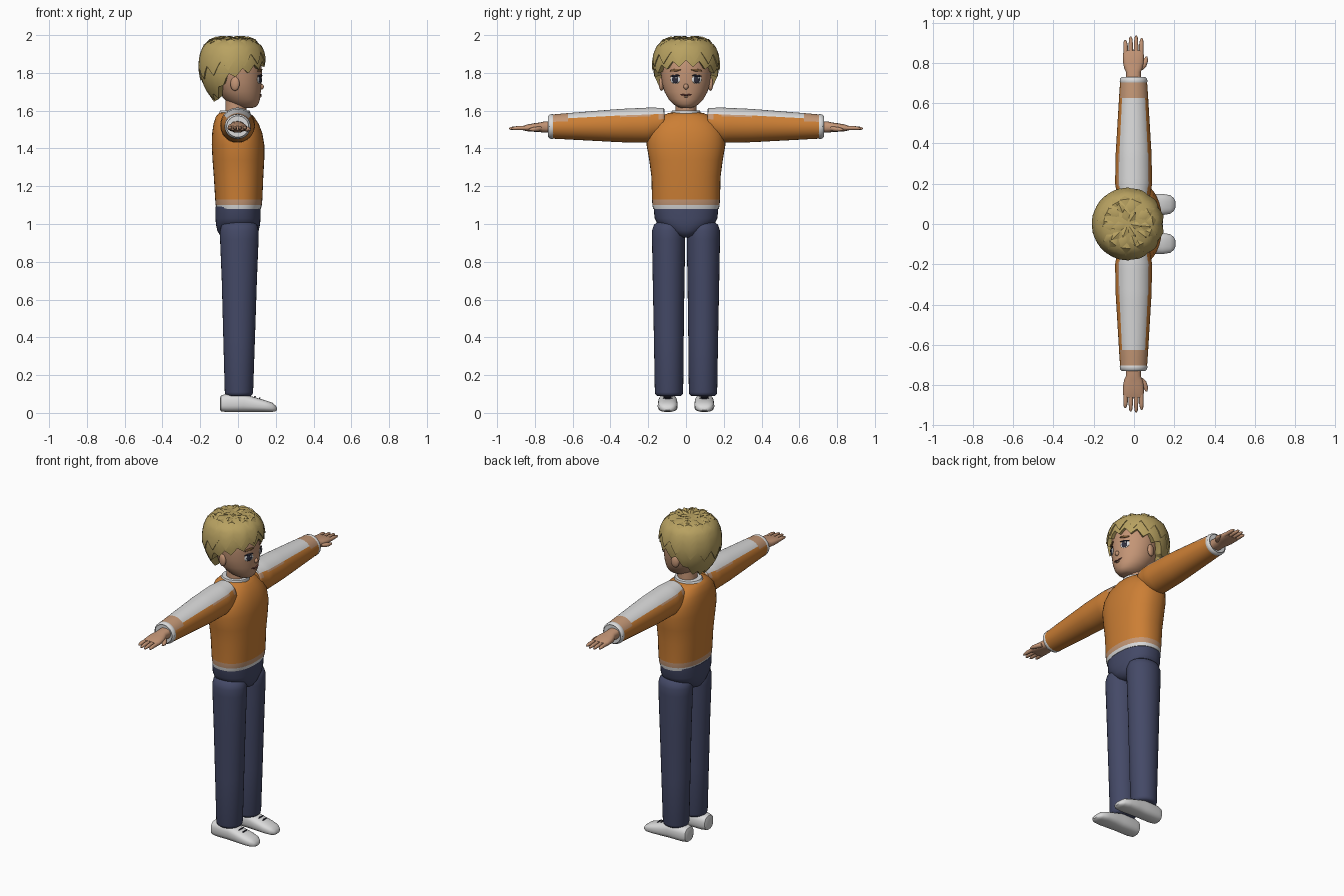
import bpy, bmesh, math, random
from mathutils import Matrix, Vector

if "Cube" in bpy.data.objects:
    bpy.data.objects.remove(bpy.data.objects["Cube"])

random.seed(4)


def mat(name, r, g, b):
    m = bpy.data.materials.new(name)
    m.diffuse_color = (r, g, b, 1)
    m.use_nodes = True
    m.node_tree.nodes["Principled BSDF"].inputs["Base Color"].default_value = m.diffuse_color
    return m


ORANGE = mat("orange knit", 0.60, 0.21, 0.035)
WHITE = mat("white", 0.70, 0.70, 0.70)
TAN = mat("tan trim", 0.55, 0.31, 0.18)
NAVY = mat("navy denim", 0.058, 0.067, 0.135)
SKIN = mat("skin", 0.55, 0.30, 0.18)
BLOND = mat("blond hair", 0.48, 0.36, 0.12)
BROWN = mat("brow brown", 0.20, 0.10, 0.035)
DARK = mat("dark eye", 0.03, 0.03, 0.05)
LIP = mat("lip", 0.16, 0.05, 0.04)


def interp(keys, t):
    """Piecewise linear lookup of every column after the first."""
    if t <= keys[0][0]:
        return keys[0][1:]
    for a, b in zip(keys, keys[1:]):
        if t <= b[0]:
            f = (t - a[0]) / (b[0] - a[0])
            return tuple(p + (q - p) * f for p, q in zip(a[1:], b[1:]))
    return keys[-1][1:]


def finish(name, bm, mats, rule=None):
    bmesh.ops.recalc_face_normals(bm, faces=bm.faces)
    if rule:
        for f in bm.faces:
            f.material_index = rule(f.calc_center_median())
    me = bpy.data.meshes.new(name)
    bm.to_mesh(me)
    bm.free()
    for m in mats:
        me.materials.append(m)
    ob = bpy.data.objects.new(name, me)
    bpy.context.collection.objects.link(ob)
    return ob


def skin_rings(bm, rings):
    """Bridge closed rings of points and cap both ends."""
    vs = [[bm.verts.new(p) for p in ring] for ring in rings]
    n = len(vs[0])
    for a, b in zip(vs, vs[1:]):
        for i in range(n):
            j = (i + 1) % n
            bm.faces.new((a[i], a[j], b[j], b[i]))
    bm.faces.new(vs[0])
    bm.faces.new(vs[-1])


def loft(name, axis, keys, mats, n=32, p=2.0, rule=None, sub=1):
    """Keys: position, centre u, centre v, radius u, radius v along an axis."""
    ts = []
    for a, b in zip(keys, keys[1:]):
        ts += [a[0] + (b[0] - a[0]) * i / sub for i in range(sub)]
    ts.append(keys[-1][0])
    rings = []
    for t in ts:
        cu, cv, ru, rv = interp(keys, t)
        ring = []
        for i in range(n):
            a = 2 * math.pi * i / n
            c, s = math.cos(a), math.sin(a)
            u = cu + ru * math.copysign(abs(c) ** (2 / p), c)
            v = cv + rv * math.copysign(abs(s) ** (2 / p), s)
            ring.append({"x": (t, u, v), "y": (u, t, v), "z": (u, v, t)}[axis])
        rings.append(ring)
    bm = bmesh.new()
    skin_rings(bm, rings)
    return finish(name, bm, mats, rule)


def flip_y(ob, side):
    if side < 0:
        ob.data.transform(Matrix.Scale(-1, 4, (0, 1, 0)))
        ob.data.flip_normals()


def blob(name, loc, size, m, yaw=0.0, roll=0.0):
    bm = bmesh.new()
    bmesh.ops.create_uvsphere(bm, u_segments=20, v_segments=12, radius=1)
    bm.transform(Matrix.Translation(loc) @ Matrix.Rotation(yaw, 4, "Z")
                 @ Matrix.Rotation(roll, 4, "X") @ Matrix.Diagonal((*size, 1)))
    return finish(name, bm, [m])


# Sweater body with striped hem
loft("sweater_body", "z", [
    (1.08, .003, 0, .118, .174), (1.10, .004, 0, .122, .178), (1.13, .004, 0, .125, .18),
    (1.25, .003, 0, .131, .183), (1.34, .002, 0, .137, .195), (1.42, 0, 0, .139, .209),
    (1.48, -.004, 0, .133, .203), (1.53, -.01, 0, .12, .18), (1.57, -.017, 0, .10, .135),
    (1.588, -.02, 0, .08, .09), (1.592, -.02, 0, .06, .06)],
    [ORANGE, WHITE, TAN], n=40, p=2.3,
    rule=lambda c: 1 if c.z < 1.10 else 2 if c.z < 1.13 else 0)

# Collar and neck
loft("collar", "z", [(1.572, -.018, 0, .078, .078), (1.585, -.018, 0, .084, .08),
                     (1.60, -.016, 0, .078, .074), (1.602, -.016, 0, .06, .06)], [WHITE])
loft("neck", "z", [(1.56, -.012, 0, .056, .057), (1.70, -.01, 0, .056, .054)], [SKIN])

# Hips
loft("hips", "z", [(.928, 0, 0, .06, .025), (.94, 0, 0, .095, .06), (.965, 0, 0, .11, .10),
                   (1.0, 0, 0, .117, .15), (1.03, 0, 0, .119, .166), (1.092, 0, 0, .119, .172)],
     [NAVY], n=40, p=2.3)

SLEEVE = [(.115, 0, 1.540, .07, .068), (.12, -.002, 1.535, .078, .08),
          (.20, -.002, 1.523, .092, .093), (.35, -.002, 1.521, .089, .088),
          (.50, -.002, 1.519, .08, .078), (.65, -.002, 1.517, .071, .068),
          (.705, -.002, 1.516, .067, .064)]


def sleeve_colour(c):
    y = abs(c.y)
    cu, cv, ru, rv = interp(SLEEVE, y)
    s = abs(c.x - cu) / ru
    if c.z < cv + .01:
        return 0
    if y < .63 and s < .76:
        return 1
    if (y < .15 and s < .95) or (.19 < y < .36 and s < .86) or (y >= .63 and s < .9):
        return 2
    return 0


for side, tag in ((1, "left"), (-1, "right")):
    # Sleeve, cuff and hand
    parts = [loft(tag + "_sleeve", "y", SLEEVE, [ORANGE, WHITE, TAN], n=48,
                  rule=sleeve_colour, sub=6)]
    parts.append(loft(tag + "_cuff", "y", [
        (.70, -.002, 1.516, .066, .063), (.708, -.002, 1.516, .069, .066),
        (.722, -.002, 1.516, .067, .064), (.73, -.002, 1.516, .058, .056),
        (.73, -.002, 1.516, .045, .043), (.712, -.002, 1.516, .04, .038)], [WHITE]))
    parts.append(loft(tag + "_palm", "y", [
        (.70, -.003, 1.514, .037, .031), (.755, -.003, 1.513, .037, .029),
        (.775, -.003, 1.512, .046, .025), (.80, -.003, 1.511, .051, .023),
        (.84, -.003, 1.509, .052, .018), (.862, -.003, 1.508, .048, .012)],
        [SKIN], n=24, p=2.5))
    for i, tip in enumerate((.915, .932, .936, .925)):
        x = -.041 + .0255 * i
        parts.append(loft(tag + "_finger", "y", [
            (.84, x, 1.508, .012, .012), (.89, x * 1.03, 1.508, .011, .011),
            (tip - .01, x * 1.06, 1.506, .008, .008), (tip, x * 1.06, 1.505, .003, .003)],
            [SKIN], n=12))
    parts.append(loft(tag + "_thumb", "y", [
        (.765, .03, 1.505, .014, .012), (.785, .045, 1.503, .017, .013),
        (.81, .057, 1.501, .013, .011), (.832, .062, 1.50, .005, .005)], [SKIN], n=12))

    # Trouser leg
    parts.append(loft(tag + "_leg", "z", [
        (.09, .005, .09, .062, .062), (.098, .005, .09, .072, .072), (.11, .005, .09, .075, .075),
        (.40, .006, .091, .084, .079), (.70, .007, .092, .093, .084), (.92, .007, .092, .102, .088),
        (.965, .007, .092, .102, .088), (.995, .007, .092, .094, .078),
        (1.01, .007, .092, .075, .06), (1.017, .007, .092, .04, .035)], [NAVY]))

    # Shoe, built from heel to toe
    shoe = [(-.096, .02, .075, .03), (-.09, .008, .093, .042), (-.06, .005, .10, .05),
            (.03, .005, .10, .05), (.08, .005, .085, .052), (.14, .005, .068, .053),
            (.18, .005, .055, .046), (.198, .008, .04, .032), (.206, .014, .028, .016)]
    parts.append(loft(tag + "_shoe", "x", [
        (x, .097, (lo + hi) / 2, w, (hi - lo) / 2) for x, lo, hi, w in shoe],
        [WHITE], n=28, p=2.6))
    for x in (.09, .115):
        parts.append(blob(tag + "_lace", (x, .097, .0855 - (x - .09) * .3),
                          (.004, .025, .004), DARK))
    for ob in parts:
        flip_y(ob, side)

# Head
HEAD = [(1.614, .045, 0, .03, .025), (1.62, .042, 0, .053, .045), (1.635, .034, 0, .074, .068),
        (1.66, .022, 0, .094, .092), (1.70, .008, 0, .113, .114), (1.75, 0, 0, .125, .127),
        (1.80, -.008, 0, .135, .133), (1.86, -.015, 0, .138, .136),
        (1.92, -.02, 0, .12, .12), (1.955, -.02, 0, .08, .08)]
loft("head", "z", HEAD, [SKIN], n=48)


def on_face(name, y, z, w, h, m, lift=.002, depth=.005, roll=0.0):
    """Thin oval plate lying on the front of the head."""
    cx, cy, rx, ry = interp(HEAD, z)
    x = cx + rx * math.sqrt(1 - (y / ry) ** 2)
    yaw = math.atan2(y / ry ** 2, (x - cx) / rx ** 2)
    blob(name, (x + lift * math.cos(yaw), y + lift * math.sin(yaw), z),
         (depth, w, h), m, yaw, roll)


for s in (1, -1):
    on_face("eye_white", s * .056, 1.765, .029, .022, WHITE)
    on_face("iris", s * .055, 1.765, .018, .020, DARK, lift=.005)
    on_face("eye_glint", s * .055 + .006, 1.773, .005, .005, WHITE, lift=.009, depth=.003)
    on_face("upper_lash", s * .057, 1.785, .030, .005, DARK, lift=.004, roll=-s * .08)
    on_face("eyebrow", s * .055, 1.814, .032, .007, BROWN, roll=-s * .12)
    on_face("mouth", s * .014, 1.684, .019, .0045, LIP, roll=s * .18)
    blob("ear", (-.016, s * .129, 1.742), (.025, .014, .037), SKIN, s * .25)
on_face("lower_lip", 0, 1.674, .014, .004, TAN)
blob("nose", (.124, 0, 1.727), (.013, .013, .015), SKIN)

# Hair: layered caps with a jagged lower edge
HX = -.03
BULGE = [(1.62, .08), (1.66, .105), (1.70, .135), (1.75, .160), (1.80, .172), (1.85, .175),
         (1.90, .168), (1.94, .152), (1.965, .125), (1.98, .085), (1.986, .02)]


def hair_cap(name, edge, zig, grow, teeth, top):
    n, rows = teeth * 4, 14
    rings = []
    for k in range(-1, rows + 1):
        t = math.sin(max(k, 0) / rows * math.pi / 2)
        ring = []
        for i in range(n):
            a = 2 * math.pi * i / n
            zb = interp(edge, math.cos(a))[0] + zig * (abs(i % 4 - 2) / 2 - .5)
            z = zb + (1.986 - zb) * t
            r = interp(BULGE, z)[0] + grow * (1.6 - t)
            if k < 0:  # tucked-in underside
                r, z = r * .72, z + .015
            ring.append((HX + r * math.cos(a), r * math.sin(a), z + top * t))
        rings.append(ring)
    bm = bmesh.new()
    skin_rings(bm, rings)
    finish(name, bm, [BLOND])


hair_cap("hair_under_layer", [(-1, 1.665), (-.6, 1.685), (-.25, 1.765), (.1, 1.795),
                              (.6, 1.82), (1, 1.85)], .035, 0, 15, 0)
hair_cap("hair_over_layer", [(-1, 1.79), (0, 1.85), (1, 1.885)], .06, .004, 13, .002)

# Crown tufts: pointed locks fanning outward
SURFACE = [(0, 1.987), (.085, 1.981), (.125, 1.966), (.152, 1.942), (.168, 1.905), (.18, 1.85)]
bm = bmesh.new()
for ring_r, count in ((.02, 6), (.065, 10), (.10, 12)):
    for i in range(count):
        a = 2 * math.pi * (i + random.uniform(-.3, .3)) / count
        out = Vector((math.cos(a), math.sin(a), 0))
        across = Vector((-out.y, out.x, 0))
        size = random.uniform(.05, .068)

        def point(d, w, lift):
            r = ring_r + d * size
            return bm.verts.new(Vector((HX, 0, interp(SURFACE, r)[0] + lift))
                                + out * r + across * w * size)
        base, left, right = point(-.2, 0, 0), point(.35, .38, .004), point(.35, -.38, .004)
        tip, ridge, under = point(1, 0, .012), point(.35, 0, .012), point(.35, 0, -.008)
        for p, q in ((base, left), (left, tip), (tip, right), (right, base)):
            bm.faces.new((p, q, ridge))
            bm.faces.new((q, p, under))
finish("hair_tufts", bm, [BLOND])

# Smooth shading with crisp edges
for ob in bpy.context.scene.objects:
    ob.select_set(True)
    bpy.context.view_layer.objects.active = ob
bpy.ops.object.shade_smooth_by_angle(angle=math.radians(40))
